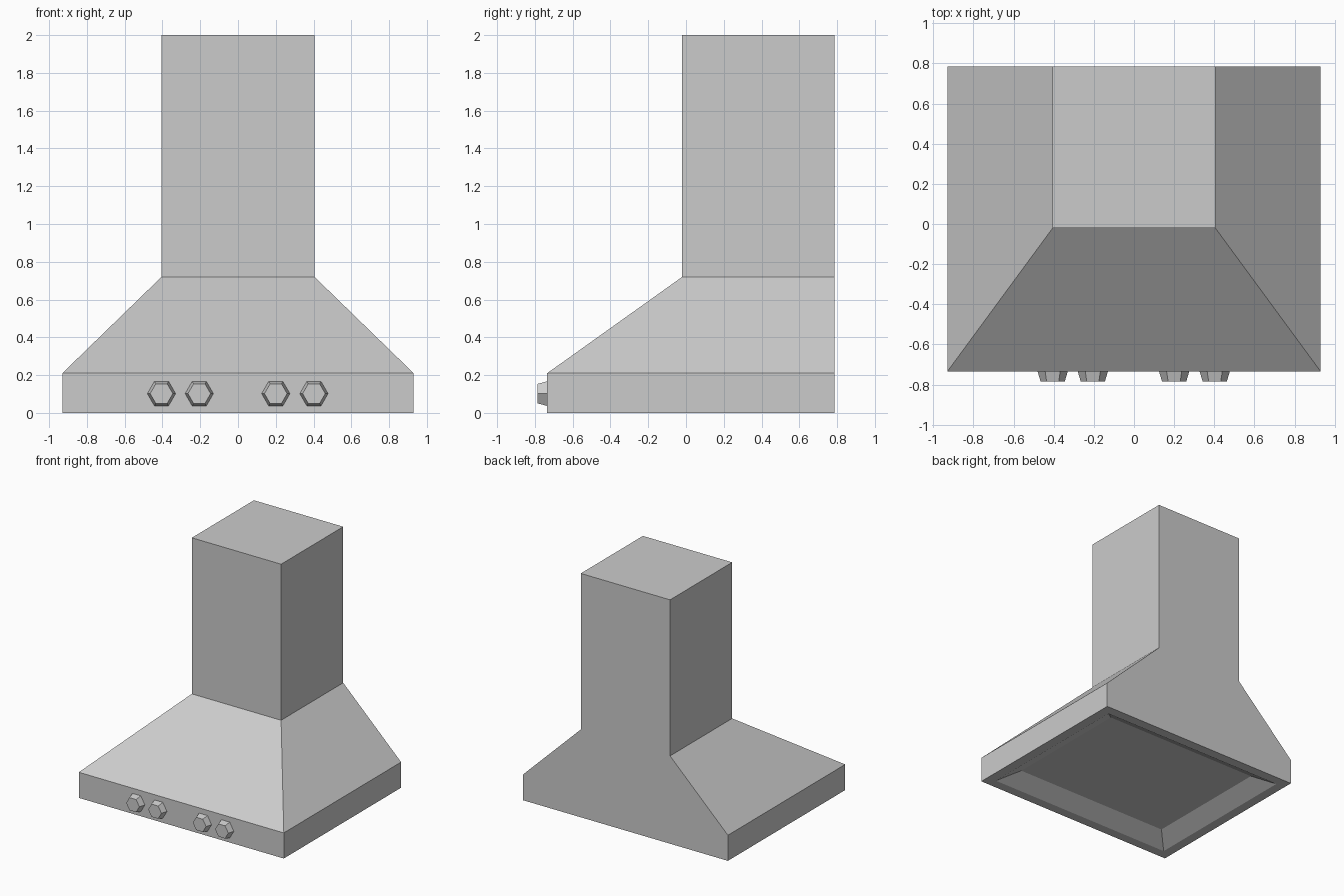
import bpy, bmesh, math

if "Cube" in bpy.data.objects:
    bpy.data.objects.remove(bpy.data.objects["Cube"])

steel = bpy.data.materials.new("brushed_steel_grey")
steel.diffuse_color = (0.6, 0.6, 0.6, 1)
steel.use_nodes = True
steel.node_tree.nodes["Principled BSDF"].inputs["Base Color"].default_value = steel.diffuse_color

BACK, FRONT, HALF_W = 0.785, -0.735, 0.93


def make_object(name, bm):
    bmesh.ops.recalc_face_normals(bm, faces=bm.faces)
    mesh = bpy.data.meshes.new(name)
    bm.to_mesh(mesh)
    bm.free()
    mesh.materials.append(steel)
    obj = bpy.data.objects.new(name, mesh)
    bpy.context.collection.objects.link(obj)
    return obj


def loft(name, rings):
    """Skin a stack of closed rings and cap both ends."""
    bm = bmesh.new()
    loops = [[bm.verts.new(p) for p in ring] for ring in rings]
    for a, b in zip(loops, loops[1:]):
        n = len(a)
        for i in range(n):
            j = (i + 1) % n
            bm.faces.new((a[i], a[j], b[j], b[i]))
    bm.faces.new(loops[0])
    bm.faces.new(loops[-1])
    return make_object(name, bm)


def rect(half_w, y0, y1, z):
    return [(-half_w, y0, z), (half_w, y0, z), (half_w, y1, z), (-half_w, y1, z)]


def base_rect(inset, z):
    return rect(HALF_W - inset, FRONT + inset, BACK - inset, z)


# Hood: recessed filter panel, sloped recess, rim, skirt, canopy and chimney
loft("hood_and_chimney", [
    base_rect(0.22, 0.08),
    base_rect(0.08, 0.0),
    base_rect(0.0, 0.0),
    base_rect(0.0, 0.21),
    rect(0.405, -0.02, BACK, 0.72),
    rect(0.405, -0.02, BACK, 2.0),
])


# Tapered hexagonal control knobs
def hexagon(x, y, r):
    return [(x + r * math.cos(k * math.pi / 3), y, 0.102 + r * math.sin(k * math.pi / 3))
            for k in range(6)]


for i, x in enumerate((-0.405, -0.205, 0.2, 0.402)):
    loft(f"knob_{i + 1}", [hexagon(x, FRONT, 0.075), hexagon(x, -0.785, 0.06)])
